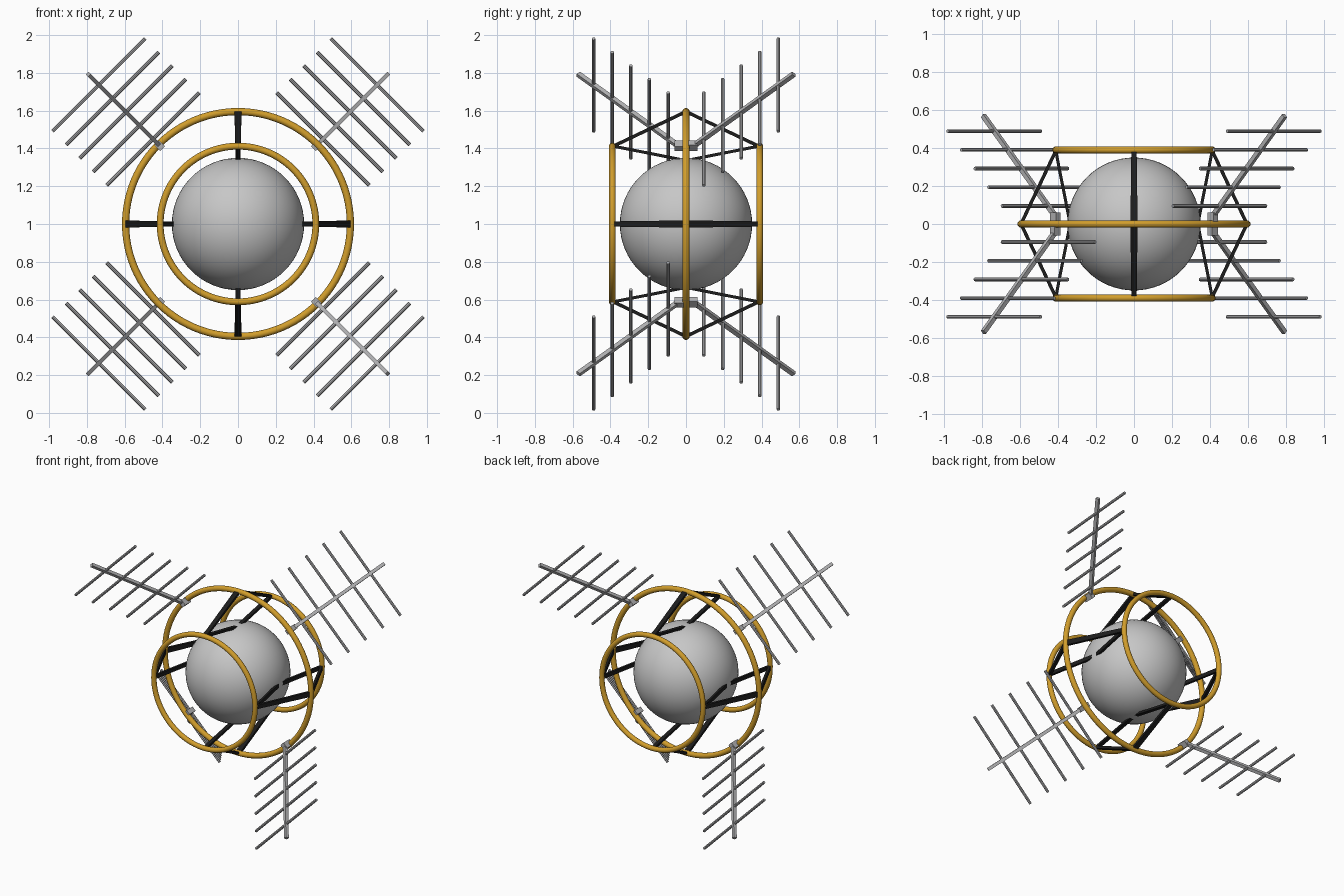
import bpy, bmesh, math
from mathutils import Vector, Matrix

cube = bpy.data.objects.get("Cube")
if cube:
    bpy.data.objects.remove(cube, do_unlink=True)

CENTRE = Vector((0, 0, 1))
Y = Vector((0, 1, 0))


def material(name, rgb, roughness=0.5):
    m = bpy.data.materials.new(name)
    m.use_nodes = True
    m.diffuse_color = (*rgb, 1)
    bsdf = m.node_tree.nodes["Principled BSDF"]
    bsdf.inputs["Base Color"].default_value = (*rgb, 1)
    bsdf.inputs["Roughness"].default_value = roughness
    return m


gold = material("gold", (0.64, 0.34, 0.025))
black = material("black", (0.012, 0.012, 0.012))
grey = material("light_grey", (0.57, 0.57, 0.57))
steel = material("steel_grey", (0.45, 0.45, 0.46))


def make(name, bm, mat, smooth=False):
    mesh = bpy.data.meshes.new(name)
    bm.to_mesh(mesh)
    bm.free()
    mesh.materials.append(mat)
    ob = bpy.data.objects.new(name, mesh)
    bpy.context.collection.objects.link(ob)
    if smooth:
        mesh.shade_smooth()
    return ob


def frame(a, b, side):
    """Placement with local z from a to b and local x along side."""
    z = (b - a).normalized()
    y = z.cross(side).normalized()
    x = y.cross(z)
    m = Matrix((x, y, z)).transposed().to_4x4()
    m.translation = (a + b) / 2
    return m


def bar(bm, a, b, side, width, depth, end_width=None):
    """Rectangular bar, optionally tapering in width towards b."""
    end_width = end_width or width
    verts = bmesh.ops.create_cube(bm, size=1)["verts"]
    for v in verts:
        v.co.x *= end_width if v.co.z > 0 else width
        v.co.y *= depth
        v.co.z *= (b - a).length
    bmesh.ops.transform(bm, matrix=frame(a, b, side), verts=verts)


def rod(bm, a, b, side, radius):
    bmesh.ops.create_cone(bm, cap_ends=True, segments=8, radius1=radius, radius2=radius,
                          depth=(b - a).length, matrix=frame(a, b, side))


def ring(name, y, radius, tube):
    bpy.ops.mesh.primitive_torus_add(major_segments=96, minor_segments=16,
                                     major_radius=radius, minor_radius=tube,
                                     location=(0, y, 1), rotation=(math.pi / 2, 0, 0))
    ob = bpy.context.object
    ob.name = name
    ob.data.materials.append(gold)
    bpy.ops.object.shade_smooth()


# Central sphere
bm = bmesh.new()
bmesh.ops.create_uvsphere(bm, u_segments=64, v_segments=32, radius=0.35,
                          matrix=Matrix.Translation(CENTRE))
make("body_sphere", bm, grey, smooth=True)

# Hoops around the sphere
ring("middle_ring", 0, 0.595, 0.019)
ring("front_ring", -0.39, 0.412, 0.018)
ring("back_ring", 0.39, 0.412, 0.018)

# Struts joining the hoops to each other and to the sphere
for label, angle in (("left", 0), ("top", 90), ("right", 180), ("bottom", 270)):
    t = math.radians(angle)
    out = Vector((math.cos(t), 0, math.sin(t)))
    side = out.cross(Y)
    bm = bmesh.new()
    for s in (-1, 1):
        outer = CENTRE + out * 0.595
        joint = CENTRE + out * 0.412 + Y * 0.385 * s
        inner = CENTRE + out * 0.336
        bar(bm, outer, joint, side, 0.038, 0.018, 0.028)
        bar(bm, joint, inner, side, 0.028, 0.016)
    make(label + "_struts", bm, black)

# Four aerials on the diagonals, alternately leaning back and forward
for label, sx, sz in (("upper_left", 1, 1), ("upper_right", -1, 1),
                      ("lower_left", 1, -1), ("lower_right", -1, -1)):
    lean = sx * sz
    out = Vector((sx, 0, sz))
    side = Vector((sx, 0, -sz)).normalized()
    base = CENTRE + out * 0.41 + Y * 0.035 * lean
    tip = CENTRE + out * 0.793 + Y * 0.57 * lean
    bm = bmesh.new()
    bar(bm, base, tip, side, 0.022, 0.024)
    # Mounting block on the middle ring
    foot = CENTRE + out * 0.415
    bar(bm, foot - Y * 0.01 * lean, foot + Y * 0.06 * lean, side, 0.034, 0.044)
    # Cross rods
    for i in range(5):
        mid = CENTRE + out * (0.45 + 0.0715 * i) + Y * lean * (0.095 + 0.0985 * i)
        rod(bm, mid - side * 0.347, mid + side * 0.347, Y, 0.0095)
    make(label + "_aerial", bm, steel)
